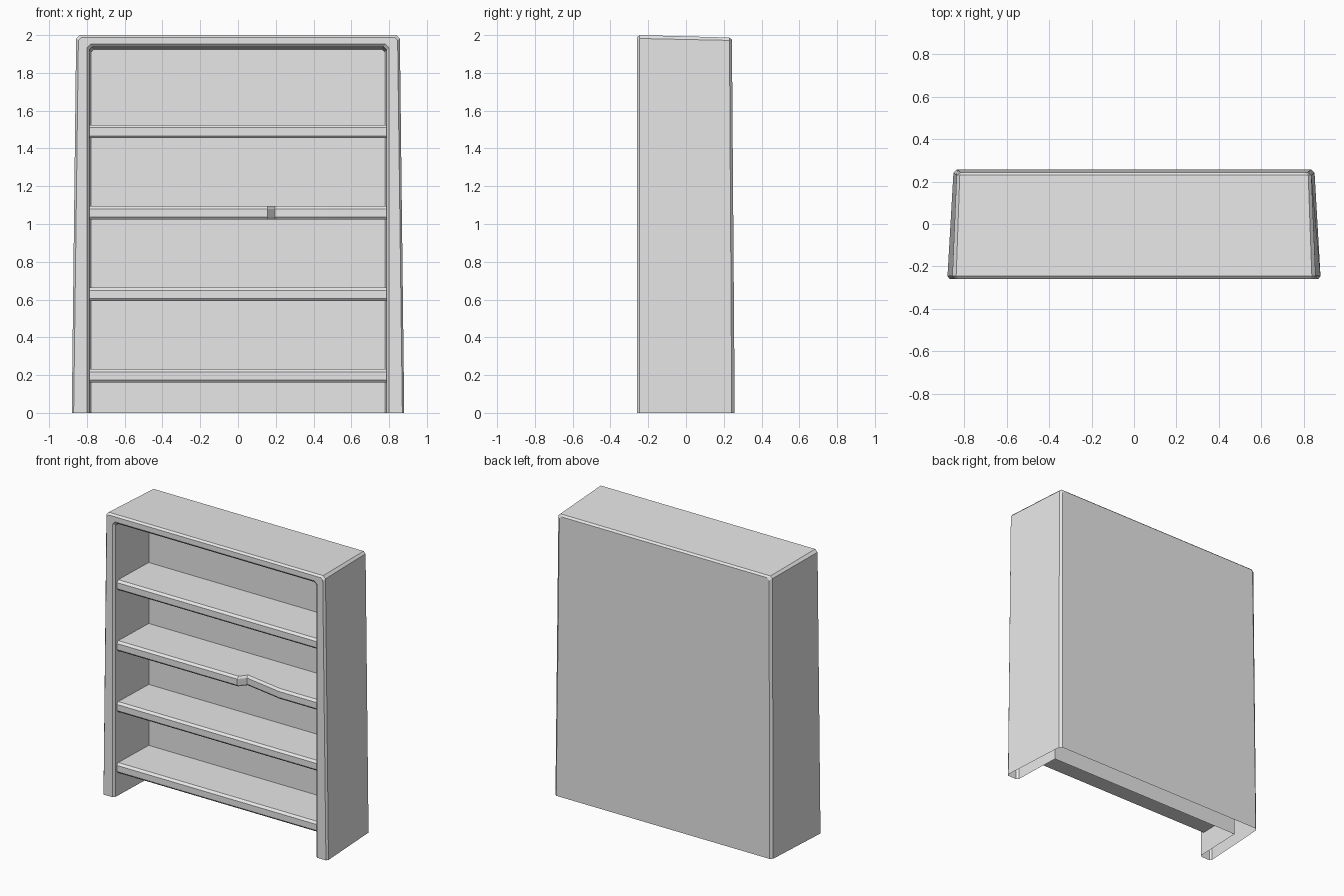
import bpy
import bmesh

if "Cube" in bpy.data.objects:
    bpy.data.objects.remove(bpy.data.objects["Cube"], do_unlink=True)

GREY = (0.8, 0.8, 0.8, 1.0)
paint = bpy.data.materials.new("plain_grey")
paint.use_nodes = True
paint.diffuse_color = GREY
paint.node_tree.nodes["Principled BSDF"].inputs["Base Color"].default_value = GREY


def finish(name, bm):
    """Turn a bmesh into a flat shaded object."""
    mesh = bpy.data.meshes.new(name)
    bm.to_mesh(mesh)
    bm.free()
    mesh.materials.append(paint)
    obj = bpy.data.objects.new(name, mesh)
    bpy.context.collection.objects.link(obj)
    return obj


def bridge(bm, a, b, closed=False):
    """Join two rows of vertices with quads."""
    n = len(a)
    for i in range(n if closed else n - 1):
        j = (i + 1) % n
        bm.faces.new((a[i], a[j], b[j], b[i]))


def arch(bm, foot, head, height, y_foot, y_head, cut):
    """Open-bottomed outline with clipped upper corners."""
    half = [(foot, 0), (head, height - cut), (head - cut, height)]
    outline = [(-x, z) for x, z in half] + half[::-1]
    return [bm.verts.new((x, y_foot + (y_head - y_foot) * z / 2, z))
            for x, z in outline]


# Case: one hollow skin from the back panel, round the rim, to the inner back
BACK_Y = 0.11
bm = bmesh.new()
rings = [arch(bm, *r) for r in (
    (0.835, 0.820, 1.975, 0.258, 0.243, 0.015),   # back panel
    (0.852, 0.837, 1.987, 0.242, 0.230, 0.015),   # rear edge of sides
    (0.880, 0.857, 2.000, -0.246, -0.246, 0.018),  # front edge of sides
    (0.870, 0.845, 1.988, -0.260, -0.260, 0.015),  # outer rim
    (0.800, 0.800, 1.952, -0.260, -0.260, 0.020),  # inner rim
    (0.787, 0.787, 1.937, -0.246, -0.246, 0.016),  # inner chamfer
    (0.775, 0.775, 1.925, BACK_Y, BACK_Y, 0.012),  # inner back
)]
for a, b in zip(rings, rings[1:]):
    bridge(bm, a, b)
bm.faces.new(rings[0][::-1])
bm.faces.new(rings[-1])
bmesh.ops.recalc_face_normals(bm, faces=bm.faces)
# The outer back panel must face backwards
back = max(bm.faces, key=lambda f: f.calc_center_median().y)
if back.normal.y < 0:
    bmesh.ops.reverse_faces(bm, faces=bm.faces)
finish("bookcase_case", bm)


def inner_half_width(y):
    return 0.775 + 0.012 * (BACK_Y - y) / (BACK_Y + 0.246)


def shelf(name, top, dents=()):
    """Chamfered board between the sides; dents push its front edge back."""
    profile = [(BACK_Y, 0), (-0.215, 0), (-0.23, -0.015),
               (-0.23, -0.058), (-0.22, -0.07), (BACK_Y, -0.07)]
    bm = bmesh.new()
    rows = []
    for x, push in [(-1, 0), *dents, (1, 0)]:
        row = []
        for y, dz in profile:
            px = x * inner_half_width(y) if abs(x) == 1 else x
            py = y + push if y < 0 else y
            row.append(bm.verts.new((px, py, top + dz)))
        rows.append(row)
    for a, b in zip(rows, rows[1:]):
        bridge(bm, a, b)
    bmesh.ops.recalc_face_normals(bm, faces=bm.faces)
    upper = max(bm.faces, key=lambda f: f.calc_center_median().z)
    if upper.normal.z < 0:
        bmesh.ops.reverse_faces(bm, faces=bm.faces)
    finish(name, bm)


# Shelves, evenly spaced, one with a chipped front edge
chip = [(0.155, 0), (0.195, 0.05), (0.48, 0)]
for i in range(4):
    shelf(f"shelf_{i + 1}", 0.232 + 0.431 * i, chip if i == 2 else ())
